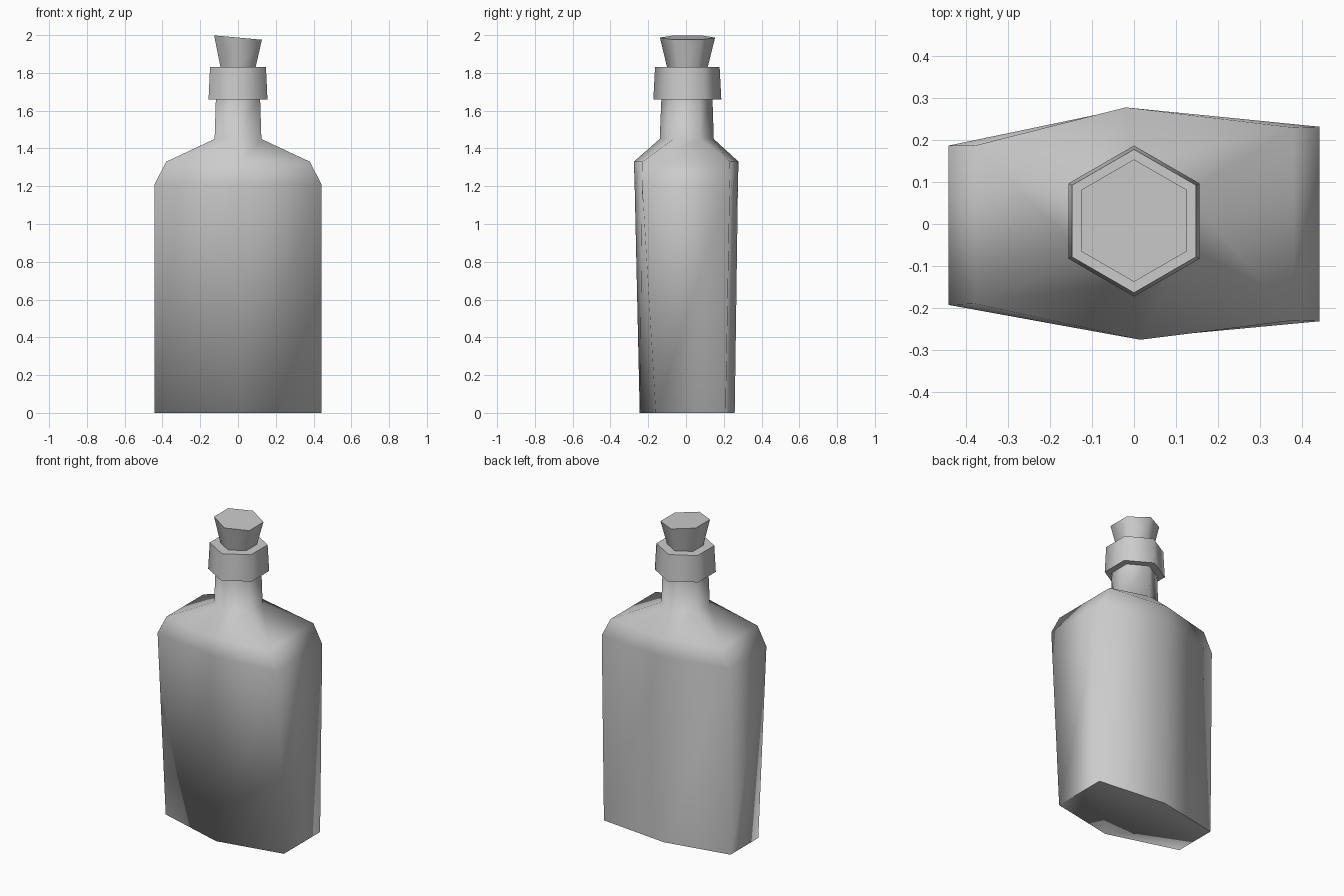
import bpy, bmesh, math

cube = bpy.data.objects.get("Cube")
if cube:
    bpy.data.objects.remove(cube, do_unlink=True)

grey = bpy.data.materials.new("plain_grey")
COLOUR = (0.6, 0.6, 0.6, 1)
grey.diffuse_color = COLOUR
grey.use_nodes = True
grey.node_tree.nodes["Principled BSDF"].inputs["Base Color"].default_value = COLOUR


def hexagon(radius, z, y=0.0, tilt=0.0):
    """Six points with corners facing front and back, anticlockwise from the front."""
    ring = []
    for i in range(6):
        a = math.radians(60 * i - 90)
        x = radius * math.cos(a)
        ring.append((x, y + radius * math.sin(a), z - tilt * x))
    return ring


def flask_ring(z, half, front, back, left, right):
    """Wide hexagon; left and right give the front and back depth of each side."""
    return [(0.015, front, z), (half, left[0], z), (half, left[1], z),
            (-0.02, back, z), (-half, right[1], z), (-half, right[0], z)]


def loft(name, rings, angle):
    bm = bmesh.new()
    loops = [[bm.verts.new(p) for p in ring] for ring in rings]
    for low, high in zip(loops, loops[1:]):
        for i in range(6):
            j = (i + 1) % 6
            bm.faces.new((low[i], low[j], high[j], high[i]))
    bm.faces.new(loops[0][::-1])
    bm.faces.new(loops[-1])
    bmesh.ops.recalc_face_normals(bm, faces=bm.faces)
    mesh = bpy.data.meshes.new(name)
    bm.to_mesh(mesh)
    bm.free()
    obj = bpy.data.objects.new(name, mesh)
    bpy.context.collection.objects.link(obj)
    mesh.materials.append(grey)
    bpy.ops.object.select_all(action="DESELECT")
    obj.select_set(True)
    bpy.context.view_layer.objects.active = obj
    bpy.ops.object.shade_smooth_by_angle(angle=math.radians(angle))
    return obj


# Flat flask body with sloping shoulders and a six-sided neck
loft("bottle_body", [
    flask_ring(0.0, 0.442, -0.245, 0.258, (-0.16, 0.21), (-0.11, 0.175)),
    flask_ring(1.21, 0.442, -0.272, 0.275, (-0.232, 0.232), (-0.193, 0.187)),
    flask_ring(1.33, 0.38, -0.276, 0.278, (-0.23, 0.23), (-0.19, 0.187)),
    hexagon(0.143, 1.45, 0.004),
    hexagon(0.134, 1.70, 0.005),
], 88)

# Collar around the neck
loft("neck_collar", [hexagon(0.18, 1.66, 0.007), hexagon(0.171, 1.83, 0.007)], 70)

# Flared stopper with a slightly tilted top
loft("stopper", [hexagon(0.105, 1.82, 0.007),
                 hexagon(0.146, 1.987, 0.008, 0.09)], 70)
